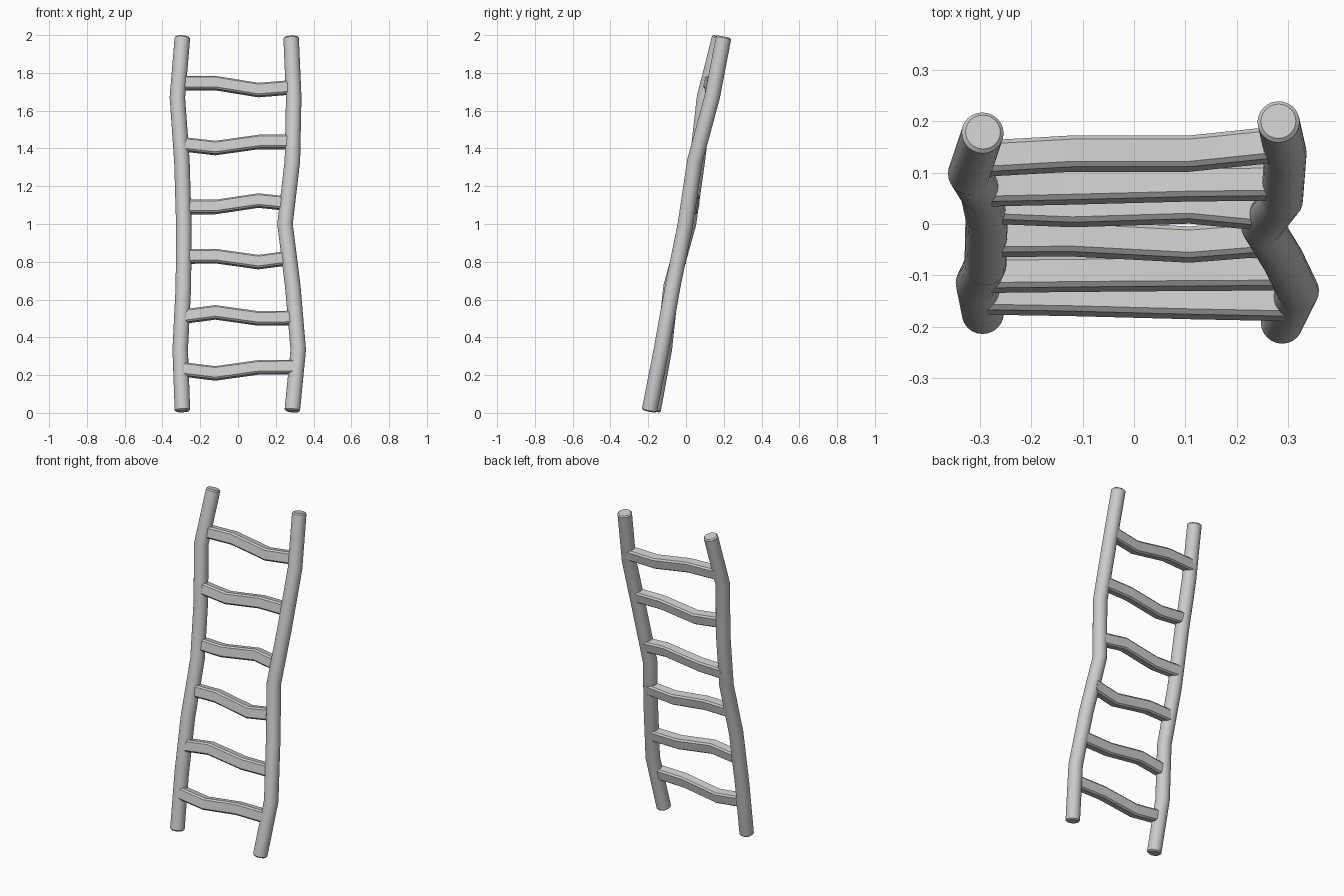
import bpy, bmesh, math
from mathutils import Vector

if "Cube" in bpy.data.objects:
    bpy.data.objects.remove(bpy.data.objects["Cube"])

LEAN = math.radians(10.8)


def loft(name, rings, smooth_angle):
    """Skin a list of equal-length point rings and cap both ends."""
    bm = bmesh.new()
    rows = [[bm.verts.new(p) for p in ring] for ring in rings]
    n = len(rows[0])
    for a, b in zip(rows, rows[1:]):
        for i in range(n):
            j = (i + 1) % n
            bm.faces.new((a[i], a[j], b[j], b[i]))
    bm.faces.new(rows[0])
    bm.faces.new(rows[-1])
    bmesh.ops.recalc_face_normals(bm, faces=bm.faces)
    mesh = bpy.data.meshes.new(name)
    bm.to_mesh(mesh)
    bm.free()
    obj = bpy.data.objects.new(name, mesh)
    bpy.context.collection.objects.link(obj)
    bpy.ops.object.select_all(action='DESELECT')
    obj.select_set(True)
    bpy.context.view_layer.objects.active = obj
    bpy.ops.object.shade_smooth_by_angle(angle=math.radians(smooth_angle))
    return obj


def rail(name, path, radius=0.041, rim=0.007, sides=24):
    """Round crooked pole with chamfered ends."""
    pts = [Vector(p) for p in path]
    first = (pts[1] - pts[0]).normalized()
    last = (pts[-1] - pts[-2]).normalized()
    # centre, direction, radius of every ring
    stations = [(pts[0], first, radius - rim), (pts[0] + first * rim, first, radius)]
    for a, b, c in zip(pts, pts[1:], pts[2:]):
        stations.append((b, ((b - a).normalized() + (c - b).normalized()).normalized(), radius))
    stations += [(pts[-1] - last * rim, last, radius), (pts[-1], last, radius - rim)]
    rings = []
    for centre, t, r in stations:
        u = (Vector((1, 0, 0)) - t * t.x).normalized()
        v = t.cross(u)
        angles = [2 * math.pi * i / sides for i in range(sides)]
        rings.append([centre + (u * math.cos(a) + v * math.sin(a)) * r for a in angles])
    loft(name, rings, 35)


def rung(name, path, depth=0.062, height=0.070, cut=0.009):
    """Chamfered plank, tilted with the ladder."""
    d, h = depth / 2, height / 2
    section = [(-d, -h + cut), (-d + cut, -h), (d - cut, -h), (d, -h + cut),
               (d, h - cut), (d - cut, h), (-d + cut, h), (-d, h - cut)]
    u = Vector((0, math.cos(LEAN), -math.sin(LEAN)))
    v = Vector((0, math.sin(LEAN), math.cos(LEAN)))
    loft(name, [[Vector(p) + u * a + v * b for a, b in section] for p in path], 25)


# Side rails
rail("left_rail", [(-0.294, -0.175, 0.009), (-0.306, -0.115, 0.335), (-0.289, -0.079, 0.67),
                   (-0.287, 0.013, 1.0), (-0.297, 0.060, 1.335), (-0.321, 0.098, 1.67),
                   (-0.294, 0.179, 1.991)])
rail("right_rail", [(0.287, -0.194, 0.009), (0.319, -0.130, 0.335), (0.290, -0.070, 0.67),
                    (0.249, -0.003, 1.0), (0.288, 0.047, 1.335), (0.295, 0.138, 1.67),
                    (0.281, 0.200, 1.991)])

# Rungs, bottom to top: left end x, right end x, heights and depths at four points
rungs = [
    (-0.300, 0.305, (0.231, 0.209, 0.241, 0.243), (-0.141, -0.144, -0.150, -0.154)),
    (-0.296, 0.304, (0.509, 0.532, 0.500, 0.503), (-0.099, -0.097, -0.095, -0.094)),
    (-0.288, 0.272, (0.827, 0.830, 0.798, 0.820), (-0.029, -0.028, -0.040, -0.027)),
    (-0.290, 0.262, (1.090, 1.090, 1.124, 1.108), (0.036, 0.029, 0.036, 0.021)),
    (-0.302, 0.288, (1.423, 1.402, 1.434, 1.434), (0.069, 0.073, 0.079, 0.081)),
    (-0.315, 0.290, (1.746, 1.746, 1.709, 1.724), (0.126, 0.137, 0.137, 0.156)),
]
for i, (x0, x1, zs, ys) in enumerate(rungs, 1):
    rung(f"rung_{i}", list(zip((x0, -0.12, 0.108, x1), ys, zs)))
